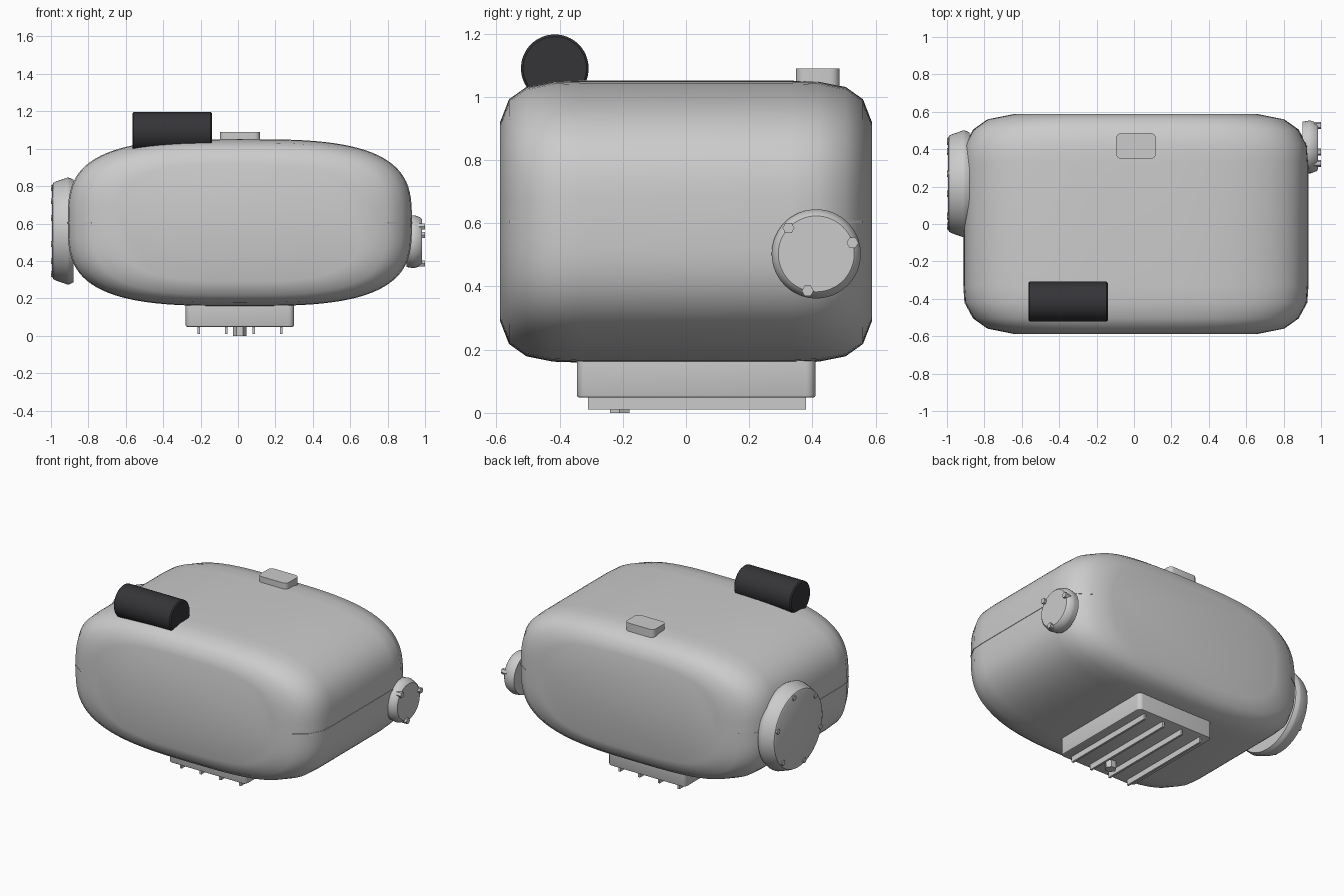
import bpy, bmesh
from math import sin, cos, pi, radians
from mathutils import Matrix, Vector

if "Cube" in bpy.data.objects:
    bpy.data.objects.remove(bpy.data.objects["Cube"])

CX, CZ, N = 0.01, 0.605, 3.2


def finish(name, bm, angle=35, color=None):
    bmesh.ops.recalc_face_normals(bm, faces=bm.faces)
    me = bpy.data.meshes.new(name)
    bm.to_mesh(me)
    bm.free()
    ob = bpy.data.objects.new(name, me)
    bpy.context.collection.objects.link(ob)
    bpy.ops.object.select_all(action='DESELECT')
    bpy.context.view_layer.objects.active = ob
    ob.select_set(True)
    bpy.ops.object.shade_smooth_by_angle(angle=radians(angle))
    if color:
        m = bpy.data.materials.new(name + "_material")
        m.diffuse_color = color
        m.use_nodes = True
        m.node_tree.nodes["Principled BSDF"].inputs["Base Color"].default_value = m.diffuse_color
        me.materials.append(m)
    return ob


def loft(bm, rings):
    """Skin a list of equal-length point rings and cap both ends."""
    vs = [[bm.verts.new(p) for p in r] for r in rings]
    n = len(vs[0])
    for a, b in zip(vs, vs[1:]):
        for i in range(n):
            bm.faces.new((a[i], a[(i + 1) % n], b[(i + 1) % n], b[i]))
    bm.faces.new(vs[0])
    bm.faces.new(vs[-1])


def turned(name, profile, y, z, x0=0.0, sides=64, color=None):
    """Solid turned about an x-directed axis; profile = (x, radius)."""
    bm = bmesh.new()
    loft(bm, [[(x0 + x, y + r * cos(2 * pi * i / sides), z + r * sin(2 * pi * i / sides))
               for i in range(sides)] for x, r in profile])
    return finish(name, bm, color=color)


def box(name, lo, hi, corner=0.0, rim=0.0):
    """Box with rounded vertical corners and a small rim bevel."""
    lo, hi = Vector(lo), Vector(hi)
    bm = bmesh.new()
    bmesh.ops.create_cube(bm, size=1, matrix=Matrix.Translation((lo + hi) / 2)
                          @ Matrix.Diagonal((*(hi - lo), 1)))
    if corner:
        up = [e for e in bm.edges if abs(e.verts[0].co.z - e.verts[1].co.z) > 1e-4]
        bmesh.ops.bevel(bm, geom=up, offset=corner, segments=5, profile=0.5, affect='EDGES')
    if rim:
        flat = [e for e in bm.edges if len({round(v.co.z, 4) for v in e.verts}) == 1]
        bmesh.ops.bevel(bm, geom=flat, offset=rim, segments=2, profile=0.5, affect='EDGES')
    return finish(name, bm)


# Main housing: superellipse sections shrinking towards front and back
half = [(0.33, 0.92, 0.446), (0.42, 0.914, 0.443), (0.505, 0.868, 0.426),
        (0.56, 0.79, 0.387), (0.588, 0.65, 0.315)]
stations = [(-y, a, b) for y, a, b in reversed(half)] + half


def section(y, a, b, n=96):
    pts = []
    for i in range(n):
        c, s = cos(2 * pi * i / n), sin(2 * pi * i / n)
        pts.append((CX + a * abs(c) ** (2 / N) * (1 if c >= 0 else -1), y,
                    CZ + b * abs(s) ** (2 / N) * (1 if s >= 0 else -1)))
    return pts


bm = bmesh.new()
loft(bm, [section(*s) for s in stations])
finish("housing", bm, 40)

# Parting seam: thin plate just proud of the housing ends
side = [(a + 0.003, y) for y, a, b in stations[1:-1]]
outline = [(CX + a, y) for a, y in side] + [(CX - a, y) for a, y in reversed(side)]
bm = bmesh.new()
loft(bm, [[(x, y, z) for x, y in outline] for z in (CZ - 0.004, CZ + 0.004)])
finish("seam", bm)

# Large left cover and small right cover
LY, LZ, RY, RZ = 0.215, 0.56, 0.412, 0.503
turned("left_cover", [(-0.88, 0.275), (-0.903, 0.285), (-0.912, 0.286), (-0.975, 0.264),
                      (-0.988, 0.257), (-0.994, 0.245)], LY, LZ)
turned("right_cover", [(0.90, 0.135), (0.935, 0.141), (0.945, 0.141), (0.975, 0.13),
                       (0.984, 0.12)], RY, RZ)


# Hexagonal bolts on the covers
def bolts(name, count, radius, y, z, x0, x1, r):
    for i in range(count):
        t = radians(17) + 2 * pi * i / count
        turned(f"{name}_{i + 1}", [(x0, r), (x1, r)],
               y + radius * cos(t), z + radius * sin(t), sides=6)


bolts("left_bolt", 6, 0.236, LY, LZ, -0.98, -1.0, 0.018)
bolts("right_bolt", 3, 0.12, RY, RZ, 0.96, 1.0, 0.019)

# Dark cylinder on top
turned("top_canister", [(-0.565, 0.100), (-0.558, 0.107), (-0.147, 0.107), (-0.14, 0.100)],
       -0.415, 1.09, color=(0.035, 0.035, 0.04, 1))

# Small cap at the top rear
box("top_cap", (-0.097, 0.348, 1.0), (0.118, 0.486, 1.09), 0.03)

# Sump box underneath with cooling ribs and drain plug
box("sump", (-0.28, -0.345, 0.048), (0.30, 0.41, 0.25), 0.03, 0.008)
for i in range(4):
    x = -0.21 + 0.147 * i
    box(f"sump_rib_{i + 1}", (x - 0.007, -0.31, 0.01), (x + 0.007, 0.38, 0.06))
bm = bmesh.new()
loft(bm, [[(0.01 + 0.036 * cos(i * pi / 3), -0.21 + 0.036 * sin(i * pi / 3), z)
           for i in range(6)] for z in (0.0, 0.06)])
finish("drain_plug", bm)
